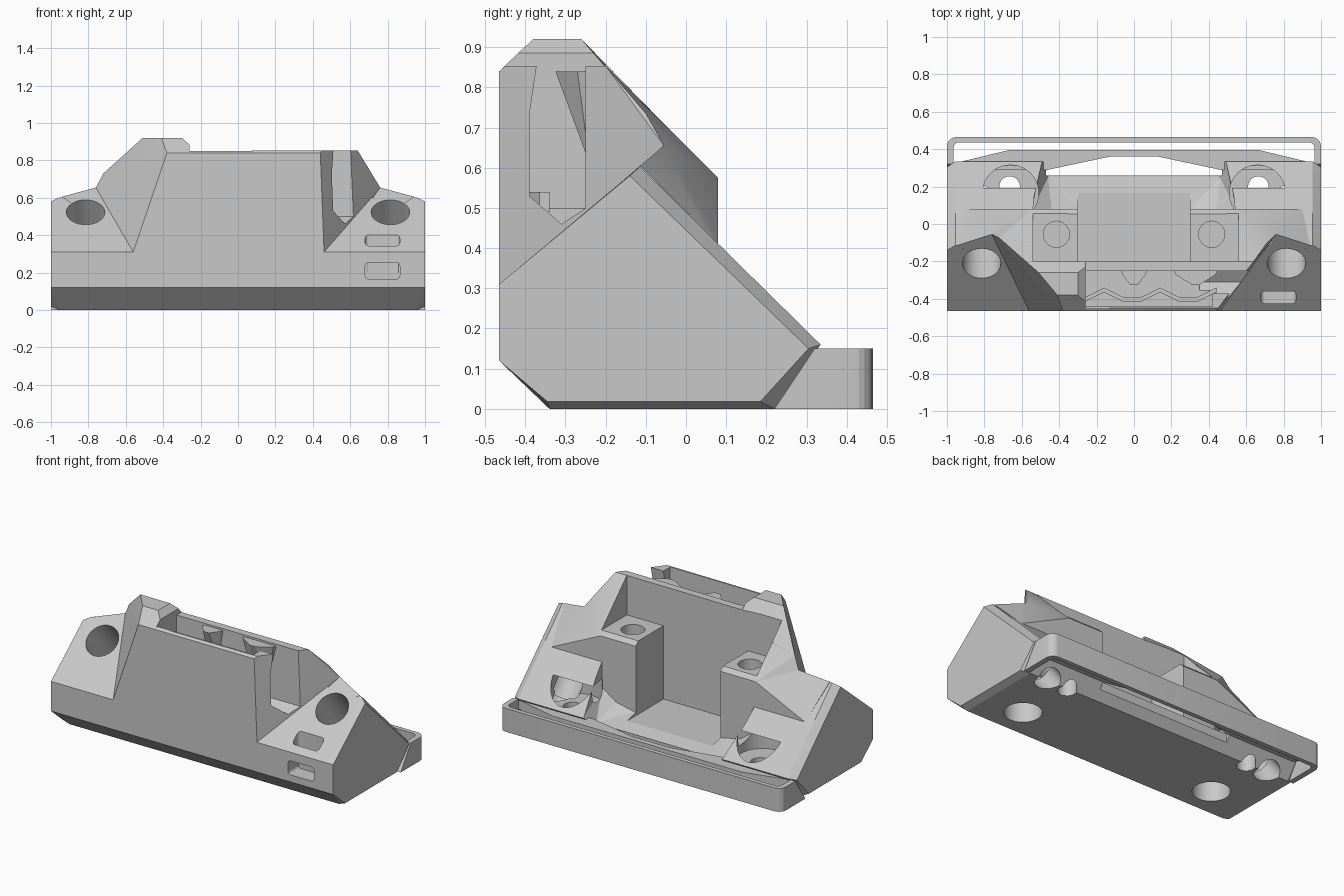
import bpy, bmesh, math
from mathutils import Vector, Matrix

cube = bpy.data.objects.get("Cube")
if cube:
    bpy.data.objects.remove(cube, do_unlink=True)

grey = bpy.data.materials.new("plain grey")
grey.use_nodes = True
grey.diffuse_color = (0.58, 0.58, 0.58, 1)
grey.node_tree.nodes["Principled BSDF"].inputs["Base Color"].default_value = (0.58, 0.58, 0.58, 1)


def add(name, bm):
    bmesh.ops.recalc_face_normals(bm, faces=bm.faces)
    mesh = bpy.data.meshes.new(name)
    bm.to_mesh(mesh)
    bm.free()
    mesh.materials.append(grey)
    ob = bpy.data.objects.new(name, mesh)
    bpy.context.collection.objects.link(ob)
    return ob


def hull(name, pts):
    bm = bmesh.new()
    for p in pts:
        bm.verts.new(p)
    res = bmesh.ops.convex_hull(bm, input=bm.verts)
    junk = [v for v in res["geom_interior"] + res["geom_unused"] if isinstance(v, bmesh.types.BMVert)]
    if junk:
        bmesh.ops.delete(bm, geom=list(set(junk)), context='VERTS')
    bmesh.ops.dissolve_limit(bm, angle_limit=0.02, verts=bm.verts, edges=bm.edges)
    return add(name, bm)


def box(name, x, y, z):
    return hull(name, [(a, b, c) for a in x for b in y for c in z])


def prism(name, outline, z0, z1):
    bm = bmesh.new()
    face = bm.faces.new([bm.verts.new((x, y, z0)) for x, y in outline])
    ext = bmesh.ops.extrude_face_region(bm, geom=[face])
    for v in ext["geom"]:
        if isinstance(v, bmesh.types.BMVert):
            v.co.z = z1
    return add(name, bm)


def rod(name, radius, start, end):
    a, b = Vector(start), Vector(end)
    turn = (b - a).to_track_quat('Z', 'Y').to_matrix().to_4x4()
    bm = bmesh.new()
    bmesh.ops.create_cone(bm, cap_ends=True, segments=40, radius1=radius, radius2=radius,
                          depth=(b - a).length, matrix=Matrix.Translation((a + b) / 2) @ turn)
    return add(name, bm)


def combine(target, tool, operation='DIFFERENCE'):
    mod = target.modifiers.new("join", 'BOOLEAN')
    mod.operation = operation
    mod.solver = 'EXACT'
    mod.object = tool
    bpy.context.view_layer.objects.active = target
    bpy.ops.object.modifier_apply(modifier=mod.name)
    bpy.data.objects.remove(tool, do_unlink=True)


def round_edges(ob, axis, radius, y_min=-9):
    # Round the edges that run along one axis
    bm = bmesh.new()
    bm.from_mesh(ob.data)
    edges = [e for e in bm.edges if abs((e.verts[0].co - e.verts[1].co).normalized()[axis]) > 0.99
             and all(v.co.y > y_min for v in e.verts)]
    bmesh.ops.bevel(bm, geom=edges, offset=radius, segments=5, profile=0.5, affect='EDGES')
    bm.to_mesh(ob.data)
    bm.free()


# Lower wedge body, with its long end edges slightly chamfered
inner = [(-0.465, 0.12), (-0.34, 0), (0.22, 0), (0.335, 0.16), (-0.115, 0.603), (-0.465, 0.31)]
outer = [(-0.465, 0.12), (-0.345, 0.018), (0.185, 0.018), (0.305, 0.15), (-0.14, 0.58), (-0.465, 0.31)]
body = hull("main_body", [(s * 0.955, y, z) for s in (-1, 1) for y, z in inner]
            + [(s, y, z) for s in (-1, 1) for y, z in outer])

# Raised housing, with a different facet at each end
pts = [(s * x, y, z) for s in (-1, 1) for x, y, z in
       ((0.76, -0.055, 0.655), (0.7, -0.055, 0.3), (0.55, 0.08, 0.575), (0.55, 0.08, 0.2), (0.5, -0.3, 0.2))]
pts += [(-0.56, -0.465, 0.31), (-0.38, -0.465, 0.84), (-0.56, -0.2, 0.85), (-0.36, -0.45, 0.85),
        (-0.72, -0.075, 0.73), (0.71, -0.1, 0.735),
        (0.46, -0.465, 0.31), (0.44, -0.465, 0.84), (0.64, -0.2, 0.853), (0.45, -0.45, 0.853)]
combine(body, hull("housing", pts), 'UNION')

# Taller peak over one end
peak = [(-0.56, -0.465, 0.31), (-0.38, -0.465, 0.84), (-0.41, -0.38, 0.92), (-0.51, -0.26, 0.92),
        (-0.72, -0.075, 0.73), (-0.76, -0.055, 0.655), (-0.3, -0.38, 0.92), (-0.3, -0.26, 0.92),
        (-0.26, -0.418, 0.885), (-0.26, -0.23, 0.885), (-0.26, -0.465, 0.84), (-0.26, -0.2, 0.85),
        (-0.26, -0.46, 0.5), (-0.26, -0.2, 0.5), (-0.55, -0.1, 0.755)]
combine(body, hull("peak", peak), 'UNION')

# Wings that carry the front slope up to a ridge
for s in (-1, 1):
    wing = [(0.76, -0.055, 0.655), (0.94, -0.113, 0.606), (0.9, 0.08, 0.41), (0.55, 0.08, 0.575),
            (0.55, 0.08, 0.3), (0.9, 0.08, 0.3), (0.9, -0.2, 0.3), (0.6, -0.2, 0.3), (0.6, -0.38, 0.375)]
    combine(body, hull("wing", [(s * x, y, z) for x, y, z in wing]), 'UNION')

# Open cavity that leaves two screw posts standing, with a floor rising at its sides
combine(body, box("cavity", (-0.3, 0.3), (-0.2, 0.5), (0.13, 1)))
combine(body, box("above_posts", (-0.54, 0.56), (-0.2, 0.5), (0.6, 1)))
combine(body, hull("behind_posts", [(s * x, y, z) for s in (-1, 1) for x, y, z in
                                    ((0.3, 0.08, 0.15), (0.44, 0.08, 0.18), (0.54, 0.08, 0.25),
                                     (0.54, 0.08, 0.8), (0.46, 0.25, 0.11), (0.5, 0.25, 0.2),
                                     (0.5, 0.25, 0.8), (0.46, 0.5, 0.11), (0.5, 0.5, 0.8))]))
combine(body, box("rear_slit", (-0.47, 0.47), (0.26, 0.6), (-0.1, 0.5)))

# Top pocket and the window in its end facet
combine(body, box("pocket", (-0.26, 0.42), (-0.44, -0.25), (0.5, 1)))
combine(body, hull("end_window", [(x, y, z) for x in (0.35, 0.8) for y, z in
                                  ((-0.39, 0.53), (-0.39, 0.73), (-0.35, 0.86), (-0.35, 1),
                                   (-0.25, 1), (-0.25, 0.5), (-0.31, 0.46))]))

for s in (-1, 1):
    # Slanted bolt hole, narrower towards the underside
    axis = Vector((0, 0.64, -0.77))
    mid = Vector((s * 0.815, -0.21, 0.522))
    combine(body, rod("bolt_hole", 0.103, mid - axis * 0.2, mid + axis * 0.5))
    combine(body, rod("bolt_exit", 0.075, mid + axis * 0.4, mid + axis * 0.95))
    # Blind hole underneath, covered rear seat, drain hole and post hole
    combine(body, rod("foot_hole", 0.11, (s * 0.7, -0.15, -0.1), (s * 0.7, -0.15, 0.15)))
    combine(body, rod("rear_seat", 0.15, (s * 0.66, 0.165, 0.14), (s * 0.66, 0.165, 0.3)))
    combine(body, rod("drain_hole", 0.055, (s * 0.665, 0.2, -0.1), (s * 0.665, 0.2, 0.2)))
    combine(body, rod("post_hole", 0.07, (s * 0.415, -0.055, 0.42), (s * 0.415, -0.055, 0.8)))

# Strap slots that meet inside
slot = box("front_slot", (0.68, 0.865), (-0.6, -0.36), (0.165, 0.255))
round_edges(slot, 1, 0.02)
combine(body, slot)
slot = box("upper_slot", (0.68, 0.865), (-0.425, -0.355), (0.2, 0.6))
round_edges(slot, 2, 0.02)
combine(body, slot)

# Rear hoop with rounded back corners
side = [(0.22, 0), (0.32, 0.15), (0.465, 0.15), (0.465, 0)]
hoop = hull("rear_hoop", [(s, y, z) for s in (-1, 1) for y, z in side])
round_edges(hoop, 2, 0.05, 0.46)
hole = box("hoop_opening", (-0.965, 0.965), (0, 0.437), (-0.2, 0.4))
round_edges(hole, 2, 0.03, 0.43)
combine(hoop, hole)

# Lip bar bowed out behind the cavity, thinning towards the middle
half = [(0.96, 0.325), (0.67, 0.395)]
front = [(0.13, 0.36), (0.46, 0.29), (0.94, 0.29)]
outline = half + [(-x, y) for x, y in half[::-1]] + [(-x, y) for x, y in front[::-1]] + front
prism("lip_bar", outline, 0.09, 0.15)

# Wavy ridge on the pocket floor
wave = [(-0.26 + 0.1 * i, -0.34 if i % 3 == 1 else -0.39) for i in range(8)]
prism("wavy_ridge", wave + [(x, y - 0.025) for x, y in wave[::-1]], 0.49, 0.54)

# Teeth on the pocket's rear wall, tapering downwards
for x, w in ((0, 0.07), (0.33, 0.12)):
    top = [(x + s * a, y, 0.84) for s in (-1, 1) for a, y in ((w, -0.24), (w * 0.9, -0.27), (0.02, -0.325))]
    hull("wall_tooth", top + [(x + s * w * 0.5, -0.24, 0.61) for s in (-1, 1)])

# Crisp flat faces, smooth hole walls
for ob in bpy.context.scene.objects:
    ob.select_set(ob.type == 'MESH')
bpy.context.view_layer.objects.active = body
bpy.ops.object.shade_smooth_by_angle(angle=math.radians(10))
